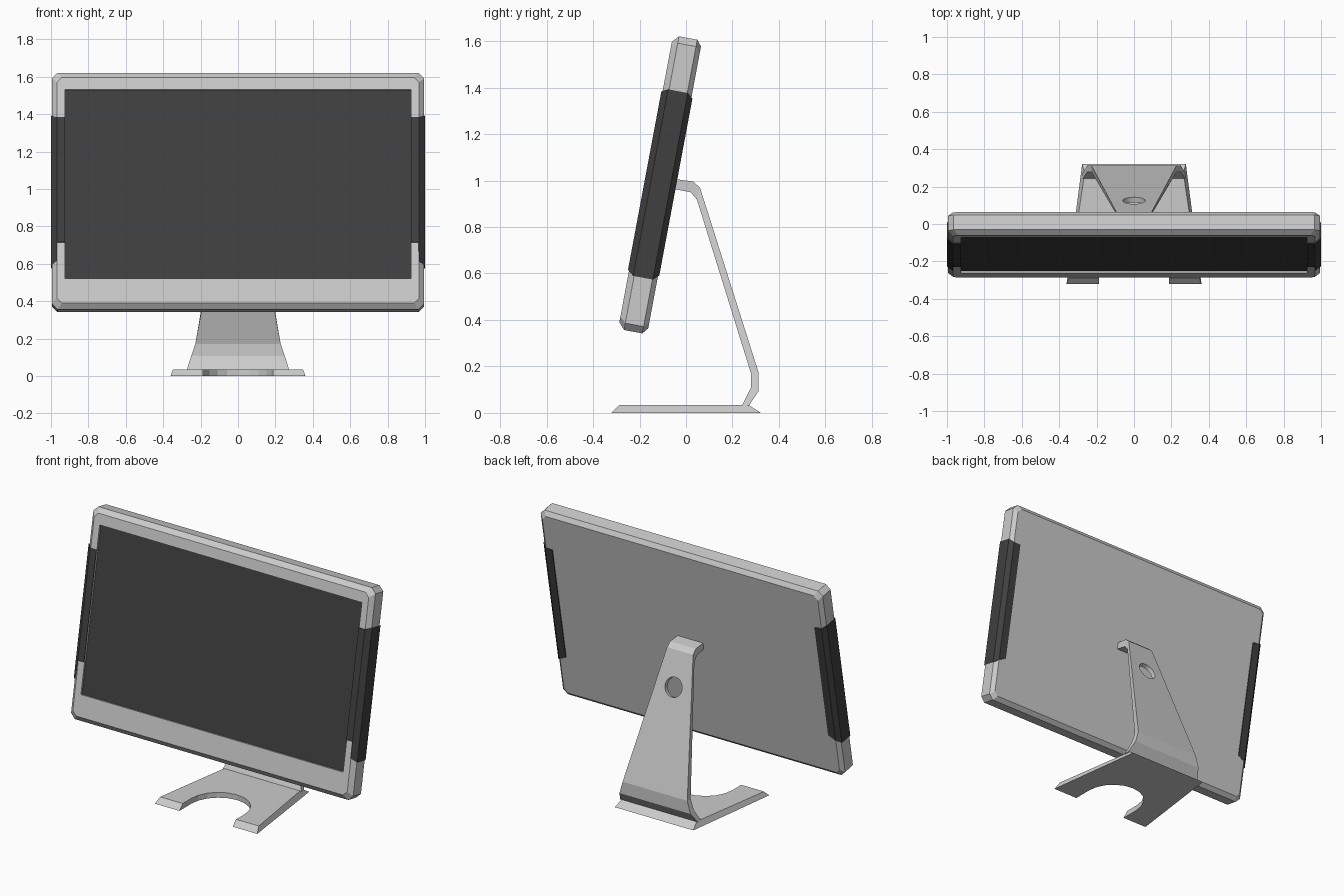
import bpy, bmesh
from math import radians, cos, sin, pi
from mathutils import Matrix

if "Cube" in bpy.data.objects:
    bpy.data.objects.remove(bpy.data.objects["Cube"])


def material(name, value):
    m = bpy.data.materials.new(name)
    m.diffuse_color = (value, value, value, 1)
    m.use_nodes = True
    m.node_tree.nodes["Principled BSDF"].inputs["Base Color"].default_value = m.diffuse_color
    return m


dark = material("dark_plastic", 0.05)
grey = material("grey_metal", 0.56)

# The tilted display lives in local space: x across, y depth, z along the panel
TILT = Matrix.Translation((0, -0.112, 0.982)) @ Matrix.Rotation(radians(-10.6), 4, 'X')


def loft(name, rings, mat=grey, matrix=None):
    """Closed solid through rings with equal point counts."""
    bm = bmesh.new()
    loops = [[bm.verts.new(p) for p in r] for r in rings]
    n = len(loops[0])
    for a, b in zip(loops, loops[1:]):
        for i in range(n):
            j = (i + 1) % n
            bm.faces.new((a[i], a[j], b[j], b[i]))
    bm.faces.new(loops[0])
    bm.faces.new(loops[-1])
    bmesh.ops.recalc_face_normals(bm, faces=bm.faces)
    me = bpy.data.meshes.new(name)
    bm.to_mesh(me)
    bm.free()
    ob = bpy.data.objects.new(name, me)
    bpy.context.collection.objects.link(ob)
    me.materials.append(mat)
    if matrix:
        ob.matrix_world = matrix
    return ob


def box(name, x, y0, y1, z0, z1, mat=grey, matrix=None):
    ring = lambda y: [(-x, y, z0), (x, y, z0), (x, y, z1), (-x, y, z1)]
    return loft(name, [ring(y0), ring(y1)], mat, matrix)


def cut(target, cutter):
    m = target.modifiers.new("cut", 'BOOLEAN')
    m.operation = 'DIFFERENCE'
    m.solver = 'EXACT'
    m.object = cutter
    cutter.hide_render = True
    cutter.display_type = 'WIRE'


def octagon(w, h, c, y):
    pts = [(w - c, h), (w, h - c), (w, c - h), (w - c, -h)]
    return [(x, y, z) for x, z in pts + [(-x, -z) for x, z in pts]]


# Display housing with chamfered rim
housing = loft("display_housing", [
    octagon(0.968, 0.614, 0.026, -0.063), octagon(0.995, 0.643, 0.03, -0.037),
    octagon(0.995, 0.643, 0.03, 0.043), octagon(0.972, 0.617, 0.026, 0.064)], grey, TILT)

# Recessed screen, standing just proud of the recess floor
recess = box("screen_recess_cutter", 0.925, -0.1, -0.047, -0.48, 0.547, grey, TILT)
cut(housing, recess)
box("screen", 0.9249, -0.051, -0.04, -0.4799, 0.5469, dark, TILT)

# Dark side grips wrapping the housing: (x, depth, bottom, top)
GRIP = [(0.925, -0.068, -0.282, 0.396), (0.967, -0.068, -0.282, 0.396),
        (0.969, -0.068, -0.385, 0.396), (1.0, -0.041, -0.407, 0.41),
        (1.0, 0.045, -0.407, 0.41), (0.975, 0.069, -0.385, 0.39),
        (0.925, 0.069, -0.36, 0.39)]
for side, label in ((1, "right"), (-1, "left")):
    loft(f"{label}_grip", [[(side * x, y, b) for x, y, b, t in GRIP],
                           [(side * x, y, t) for x, y, b, t in GRIP]], dark, TILT)

# Stand arm: bent plate (outer y, z, inner y, z, half width)
ARM = [(-0.06, 1.008, -0.06, 0.965, 0.09), (0.03, 0.996, 0.02, 0.95, 0.09),
       (0.06, 0.97, 0.047, 0.918, 0.092), (0.313, 0.172, 0.279, 0.172, 0.228),
       (0.313, 0.094, 0.279, 0.107, 0.25), (0.27, 0.03, 0.24, 0.03, 0.275)]
arm = loft("stand_arm", [[(-w, y, z), (w, y, z), (w, yi, zi), (-w, yi, zi)]
                         for y, z, yi, zi, w in ARM])

# Cable hole through the arm
hole_at = Matrix.Translation((0, 0.112, 0.76)) @ Matrix.Rotation(radians(17.5), 4, 'X')
circle = [(0.06 * cos(2 * pi * i / 20), 0.06 * sin(2 * pi * i / 20)) for i in range(20)]
hole = loft("cable_hole_cutter", [[(x, y, z) for x, z in circle] for y in (-0.08, 0.08)],
            grey, hole_at)
cut(arm, hole)

# Base plate with rounded front notch and sloped edges
arc = [(0.188 * cos(pi * i / 10), -0.2 + 0.19 * sin(pi * i / 10)) for i in range(11)]


def base_ring(inset, front, back, z):
    pts = [(-0.277 + inset, back), (-0.361 + inset, front), (-0.188, front)]
    pts += arc[::-1] + [(0.188, front), (0.361 - inset, front), (0.277 - inset, back)]
    return [(x, y, z) for x, y in pts]


loft("stand_base", [base_ring(0, -0.322, 0.322, 0), base_ring(0.013, -0.288, 0.27, 0.034)])
